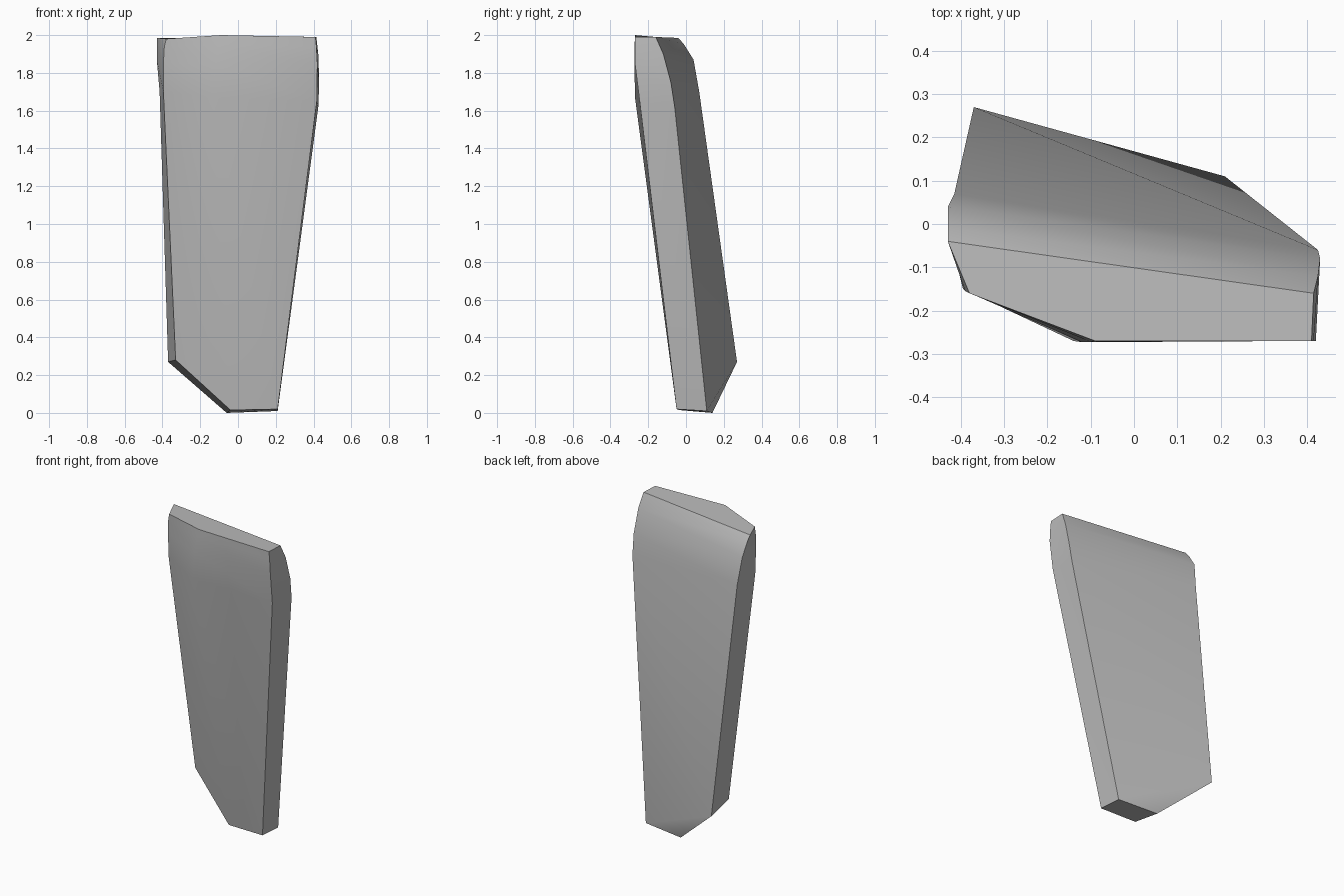
import bpy
import bmesh

default_cube = bpy.data.objects.get("Cube")
if default_cube:
    bpy.data.objects.remove(default_cube, do_unlink=True)


def make_material(name, colour):
    material = bpy.data.materials.new(name)
    material.use_nodes = True
    material.diffuse_color = colour
    shader = material.node_tree.nodes["Principled BSDF"]
    shader.inputs["Base Color"].default_value = colour
    return material


# Corner edges of the slab, each running from the top down to the foot
front_left = [(.41, -.27, 1.99), (.415, -.27, 1.94), (.42, -.27, 1.85),
              (.417, -.245, 1.65), (.21, -.05, .02)]
front_ridge = [(-.09, -.27, 2), (-.1, -.272, 1.95), (-.12, -.273, 1.85),
               (-.14, -.27, 1.67), (-.04, -.036, .015)]
front_right = [(-.38, -.16, 1.98), (-.39, -.155, 1.94), (-.395, -.15, 1.85),
               (-.395, -.145, 1.7), (-.33, .035, .28)]
back_right = [(-.43, -.04, 1.985), (-.43, -.01, 1.95), (-.43, .04, 1.87),
              (-.415, .07, 1.7), (-.37, .27, .27)]
back_left = [(.415, -.16, 1.99), (.425, -.12, 1.9), (.43, -.08, 1.75),
             (.425, -.06, 1.62), (.21, .11, .01)]
heel_point = (-.06, .14, 0)


def build_slab(name, corner_edges, heel, material):
    bm = bmesh.new()
    columns = [[bm.verts.new(point) for point in edge] for edge in corner_edges]

    # Side walls between neighbouring corner edges
    for index, column in enumerate(columns):
        neighbour = columns[(index + 1) % len(columns)]
        for level in range(len(column) - 1):
            upper, lower = column[level:level + 2]
            next_upper, next_lower = neighbour[level:level + 2]
            bm.faces.new((upper, lower, next_upper))
            bm.faces.new((lower, next_lower, next_upper))

    # Flat top
    bm.faces.new([column[0] for column in columns])

    # Foot: bevelled back corner, flat sole and slanted cut
    left, ridge, right, rear_right, rear_left = [column[-1] for column in columns]
    heel_vert = bm.verts.new(heel)
    bm.faces.new((rear_right, rear_left, heel_vert))
    bm.faces.new((left, ridge, heel_vert, rear_left))
    bm.faces.new((ridge, right, rear_right, heel_vert))

    bmesh.ops.recalc_face_normals(bm, faces=bm.faces[:])
    mesh = bpy.data.meshes.new(name)
    bm.to_mesh(mesh)
    bm.free()
    mesh.materials.append(material)
    slab = bpy.data.objects.new(name, mesh)
    bpy.context.collection.objects.link(slab)
    return slab


stone_grey = make_material("stone_grey", (.5, .5, .5, 1))
slab = build_slab("stone_slab",
                  [front_left, front_ridge, front_right, back_right, back_left],
                  heel_point, stone_grey)

# Smooth the rounded shoulder while keeping the cut edges crisp
bpy.ops.object.select_all(action="DESELECT")
slab.select_set(True)
bpy.context.view_layer.objects.active = slab
bpy.ops.object.shade_smooth_by_angle(angle=.55)
